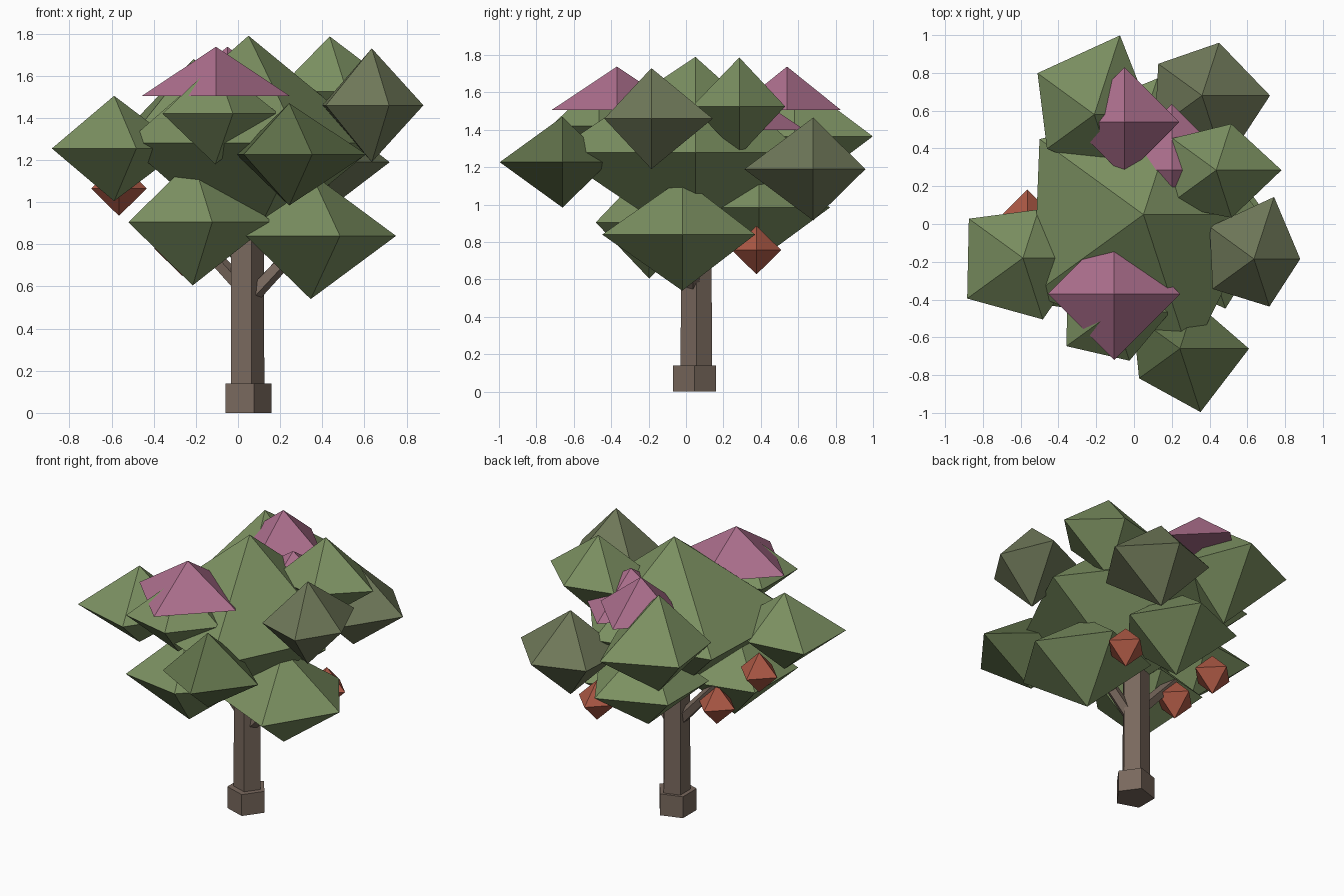
import bpy, bmesh, math
from mathutils import Vector

if "Cube" in bpy.data.objects:
    bpy.data.objects.remove(bpy.data.objects["Cube"])


def material(name, rgb):
    m = bpy.data.materials.new(name)
    m.diffuse_color = (*rgb, 1)
    m.use_nodes = True
    m.node_tree.nodes["Principled BSDF"].inputs["Base Color"].default_value = m.diffuse_color
    return m


leaf = material("leaf_green", (0.20, 0.28, 0.12))
leaf_grey = material("leaf_olive", (0.16, 0.19, 0.10))
leaf_dark = material("leaf_dark", (0.12, 0.17, 0.07))
pink = material("blossom_pink", (0.42, 0.16, 0.27))
red = material("fruit_red", (0.42, 0.10, 0.06))
bark = material("bark_brown", (0.19, 0.14, 0.11))


def finish(name, bm, mat):
    bmesh.ops.recalc_face_normals(bm, faces=bm.faces)
    me = bpy.data.meshes.new(name)
    bm.to_mesh(me)
    bm.free()
    me.materials.append(mat)
    ob = bpy.data.objects.new(name, me)
    bpy.context.collection.objects.link(ob)
    return ob


def pyramid(name, centre, radii, up, down, mat):
    """Pyramid over a ring of given radii; double-ended when down > 0."""
    bm = bmesh.new()
    c = Vector(centre)
    n = len(radii)
    ring = [bm.verts.new(c + Vector((r * math.cos(math.tau * i / n),
                                     r * math.sin(math.tau * i / n), 0)))
            for i, r in enumerate(radii)]
    tips = [bm.verts.new(c + Vector((0, 0, up)))]
    if down:
        tips.append(bm.verts.new(c - Vector((0, 0, down))))
    else:
        bm.faces.new(ring)
    for tip in tips:
        for i in range(n):
            bm.faces.new((ring[i], ring[(i + 1) % n], tip))
    return finish(name, bm, mat)


def post(name, a, b, r1, r2, mat):
    """Five-sided tapered post from point a to point b."""
    a, b = Vector(a), Vector(b)
    d = b - a
    bm = bmesh.new()
    bmesh.ops.create_cone(bm, cap_ends=True, segments=5, radius1=r1, radius2=r2, depth=d.length)
    # first corner points towards +x
    x = max((v.co for v in bm.verts if v.co.z < 0), key=lambda p: p.y).copy()
    spin = -math.atan2(x.y, x.x)
    for v in bm.verts:
        p = v.co.copy()
        v.co = Vector((p.x * math.cos(spin) - p.y * math.sin(spin),
                       p.x * math.sin(spin) + p.y * math.cos(spin), p.z))
    if abs(d.x) + abs(d.y) > 1e-4:
        q = Vector((0, 0, 1)).rotation_difference(d)
        for v in bm.verts:
            v.co = q @ v.co
    bmesh.ops.translate(bm, verts=bm.verts, vec=(a + b) / 2)
    return finish(name, bm, mat)


# Trunk and branches
post("trunk_base", (0.038, 0.046, 0), (0.038, 0.046, 0.14), 0.121, 0.121, bark)
post("trunk", (0.037, 0.055, 0.13), (0.037, 0.055, 1.1), 0.088, 0.085, bark)
post("branch_left", (0.03, 0.05, 0.58), (-0.26, 0.05, 0.90), 0.04, 0.035, bark)
post("branch_right", (0.05, 0.04, 0.54), (0.33, 0.02, 0.84), 0.04, 0.035, bark)

# Leaf clumps: centre, five ring radii, half height, material
clumps = {
    "crown": ((0.05, 0.05, 1.28), (0.62, 0.60, 0.68, 0.72, 0.80), 0.51, leaf),
    "back_left": ((-0.21, 0.58, 1.365), (0.30, 0.44, 0.372, 0.31, 0.34), 0.315, leaf),
    "left": ((-0.588, -0.18, 1.255), (0.33, 0.27, 0.354, 0.365, 0.342), 0.25, leaf),
    "front_right": ((0.243, -0.66, 1.227), (0.366, 0.26, 0.31, 0.267, 0.353), 0.243, leaf_dark),
    "front": ((-0.108, -0.465, 1.42), (0.30, 0.28, 0.30, 0.309, 0.272), 0.24, leaf),
    "lower_left": ((-0.215, -0.197, 0.905), (0.38, 0.33, 0.37, 0.377, 0.30), 0.30, leaf),
    "lower_right": ((0.345, -0.02, 0.84), (0.405, 0.41, 0.38, 0.38, 0.45), 0.30, leaf),
    "lower_back": ((0.0, 0.39, 0.985), (0.36, 0.40, 0.36, 0.36, 0.34), 0.28, leaf),
    "back_right": ((0.36, 0.68, 1.19), (0.36, 0.294, 0.286, 0.31, 0.387), 0.275, leaf_grey),
    "upper_right": ((0.435, 0.285, 1.525), (0.346, 0.258, 0.287, 0.315, 0.265), 0.262, leaf),
    "right": ((0.635, -0.185, 1.46), (0.245, 0.345, 0.29, 0.27, 0.265), 0.27, leaf_grey),
}
for name, (c, radii, h, mat) in clumps.items():
    pyramid("leaf_clump_" + name, c, radii, h, h, mat)

# Blossom caps: four-sided, flat underneath
for name, c, r in (("front", (-0.105, -0.37, 1.505), 0.35),
                   ("back", (-0.05, 0.54, 1.505), 0.29),
                   ("middle", (0.20, 0.285, 1.40), 0.35)):
    pyramid("blossom_" + name, c, [r] * 4, 0.233, 0, pink)

# Fruits: octahedra hanging below the leaves
for name, c in (("left", (-0.565, 0.05, 1.065)),
                ("right", (0.38, 0.377, 0.757)),
                ("inner", (-0.265, 0.06, 0.78))):
    pyramid("fruit_" + name, c, [0.132] * 4, 0.13, 0.13, red)
